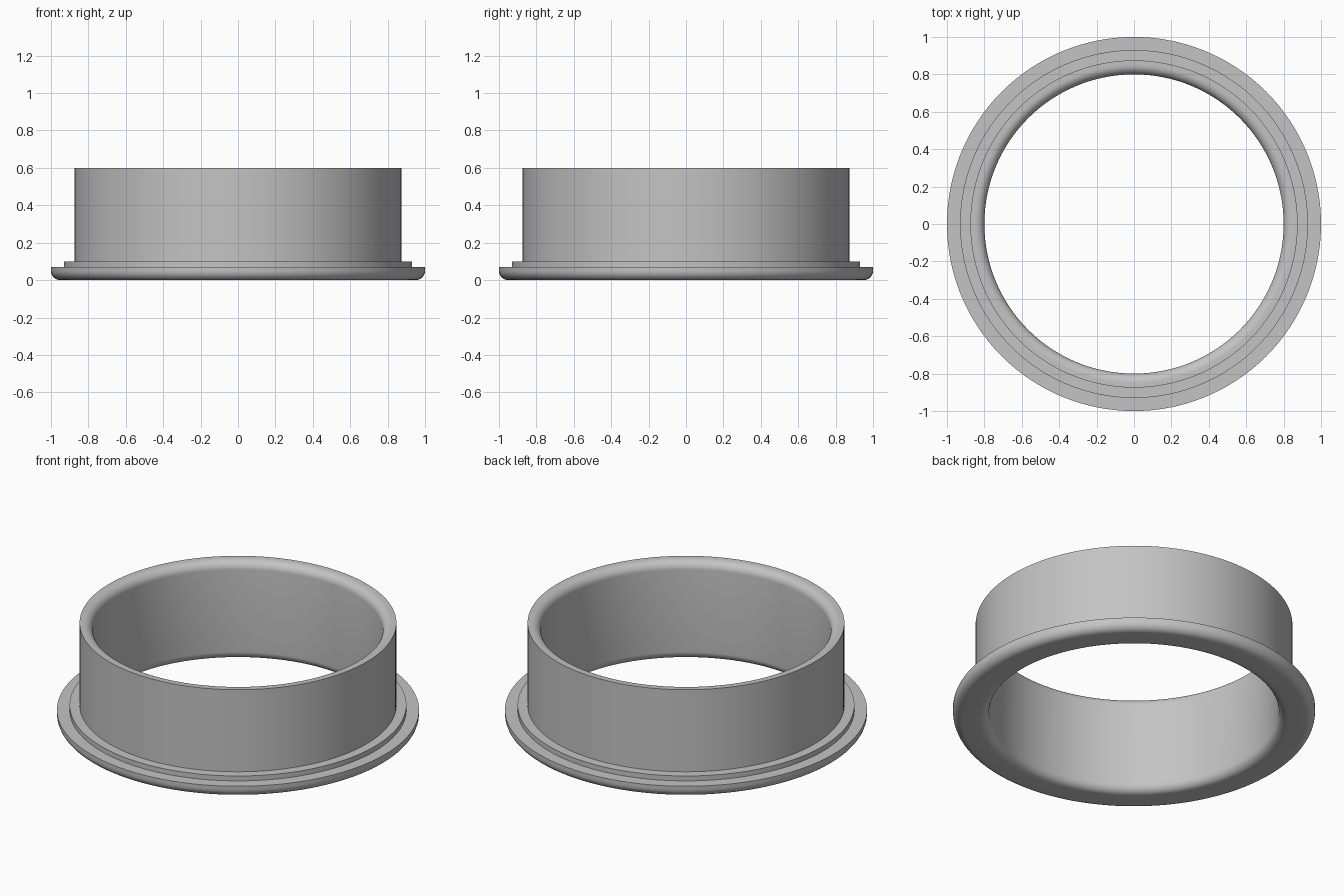
import bpy, bmesh
from math import pi, sin, cos, radians
from mathutils import Vector

cube = bpy.data.objects.get("Cube")
if cube:
    bpy.data.objects.remove(cube, do_unlink=True)

SEGMENTS = 128
INNER, WALL, STEP, FLANGE = 0.80, 0.875, 0.93, 1.0
HEIGHT, STEP_Z, FLANGE_Z = 0.6, 0.10, 0.07
ROUND = 0.05

# Plain grey material
grey = bpy.data.materials.new("plain grey")
grey.use_nodes = True
colour = (0.55, 0.55, 0.55, 1)
grey.diffuse_color = colour
grey.node_tree.nodes["Principled BSDF"].inputs["Base Color"].default_value = colour


def fillet(cx, cz, start, steps=8):
    """Quarter circle of profile points, counter-clockwise from start degrees."""
    angles = [radians(start + 90 * i / steps) for i in range(steps + 1)]
    return [(cx + ROUND * cos(a), cz + ROUND * sin(a)) for a in angles]


def lathe(name, profile):
    """Revolve a closed (radius, height) profile around the z axis."""
    bm = bmesh.new()
    verts = [bm.verts.new((r, 0, z)) for r, z in profile]
    edges = [bm.edges.new((v, verts[(i + 1) % len(verts)])) for i, v in enumerate(verts)]
    bmesh.ops.spin(bm, geom=verts + edges, cent=Vector(), axis=(0, 0, 1),
                   angle=2 * pi, steps=SEGMENTS, use_merge=True)
    bmesh.ops.remove_doubles(bm, verts=bm.verts, dist=0.0001)
    bmesh.ops.recalc_face_normals(bm, faces=bm.faces)
    mesh = bpy.data.meshes.new(name)
    bm.to_mesh(mesh)
    bm.free()
    mesh.materials.append(grey)
    obj = bpy.data.objects.new(name, mesh)
    bpy.context.collection.objects.link(obj)
    bpy.ops.object.select_all(action='DESELECT')
    obj.select_set(True)
    bpy.context.view_layer.objects.active = obj
    bpy.ops.object.shade_smooth_by_angle(angle=radians(30))
    return obj


# Flanged sleeve: rounded flange, small shoulder, tall wall with a rounded bore
profile = fillet(FLANGE - ROUND, ROUND, 270)
profile += [(FLANGE, FLANGE_Z), (STEP, FLANGE_Z), (STEP, STEP_Z),
            (WALL, STEP_Z), (WALL, HEIGHT)]
profile += fillet(INNER + ROUND, HEIGHT - ROUND, 90)
profile += fillet(INNER + ROUND, ROUND, 180)
lathe("flanged_sleeve", profile)
